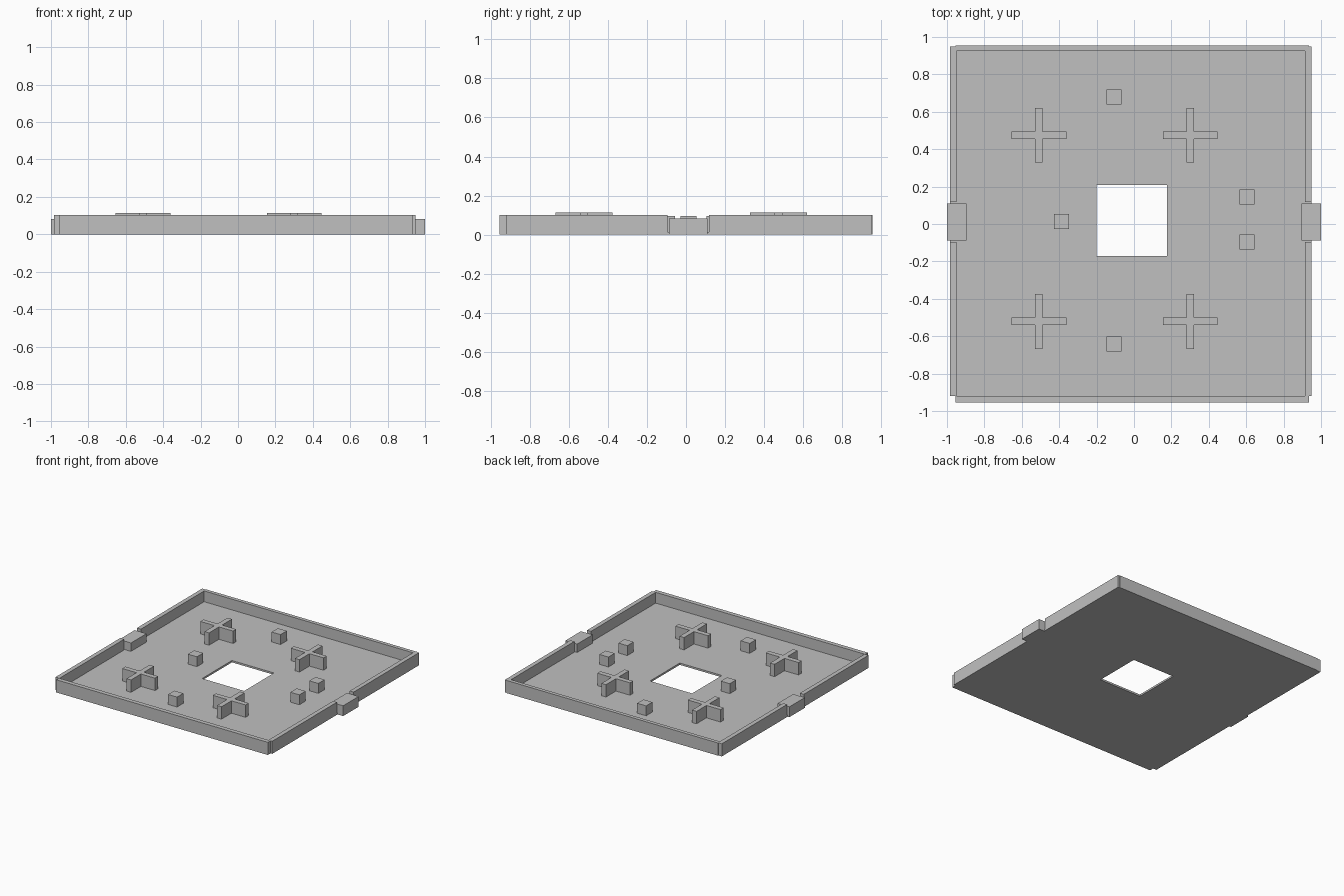
import bpy
import bmesh

if "Cube" in bpy.data.objects:
    bpy.data.objects.remove(bpy.data.objects["Cube"], do_unlink=True)

FLOOR, RIM = 0.015, 0.102

grey = bpy.data.materials.new("plain_grey")
grey.use_nodes = True
color = (0.53, 0.53, 0.53, 1)
grey.diffuse_color = color
grey.node_tree.nodes["Principled BSDF"].inputs["Base Color"].default_value = color


def finish(bm, name):
    bmesh.ops.recalc_face_normals(bm, faces=bm.faces[:])
    mesh = bpy.data.meshes.new(name)
    bm.to_mesh(mesh)
    bm.free()
    mesh.materials.append(grey)
    obj = bpy.data.objects.new(name, mesh)
    bpy.context.collection.objects.link(obj)
    return obj


def raise_faces(bm, faces, height):
    """Extrude faces straight up."""
    out = bmesh.ops.extrude_face_region(bm, geom=faces)["geom"]
    verts = [g for g in out if isinstance(g, bmesh.types.BMVert)]
    bmesh.ops.translate(bm, verts=verts, vec=(0, 0, height))
    return [g for g in out if isinstance(g, bmesh.types.BMFace)]


def prism(name, outline, z0, z1):
    bm = bmesh.new()
    face = bm.faces.new([bm.verts.new((x, y, z0)) for x, y in outline])
    raise_faces(bm, [face], z1 - z0)
    return finish(bm, name)


def box(name, x0, x1, y0, y1, z0, z1):
    return prism(name, [(x0, y0), (x1, y0), (x1, y1), (x0, y1)], z0, z1)


# Tray: floor with a square opening and notched corners, plus a raised rim
xs = [-0.985, -0.955, -0.95, -0.2, 0.176, 0.915, 0.935, 0.95]
ys = [-0.955, -0.92, -0.172, -0.095, 0.118, 0.208, 0.925, 0.95, 0.955]


def is_empty(x, y):
    opening = -0.2 < x < 0.176 and -0.172 < y < 0.208
    notch = (x < -0.955 or x > 0.935) and (y < -0.92 or y > 0.95)
    return opening or notch


def is_rim(x, y):
    side = (x < -0.95 or x > 0.915) and not -0.095 < y < 0.118
    return side or y < -0.92 or y > 0.925


bm = bmesh.new()
grid = [[bm.verts.new((x, y, 0)) for y in ys] for x in xs]
cells = []
for i in range(len(xs) - 1):
    for j in range(len(ys) - 1):
        if not is_empty((xs[i] + xs[i + 1]) / 2, (ys[j] + ys[j + 1]) / 2):
            cells.append(bm.faces.new((grid[i][j], grid[i + 1][j],
                                       grid[i + 1][j + 1], grid[i][j + 1])))
top = raise_faces(bm, cells, FLOOR)
rim = [f for f in top if is_rim(*f.calc_center_median().xy)]
raise_faces(bm, rim, RIM - FLOOR)
bmesh.ops.delete(bm, geom=[v for v in bm.verts if not v.link_faces], context='VERTS')
finish(bm, "tray")

# Clips in the gaps of the two side walls
box("right_clip", -1, -0.895, -0.087, 0.11, 0, 0.083)
box("left_clip", 0.895, 1, -0.087, 0.11, 0, 0.083)

# Cross-shaped posts
a, t = 0.146, 0.02
cross = [(-t, -a), (t, -a), (t, -t), (a, -t), (a, t), (t, t),
         (t, a), (-t, a), (-t, t), (-a, t), (-a, -t), (-t, -t)]
for side, cx in (("right", -0.508), ("left", 0.3)):
    for end, cy in (("front", -0.521), ("back", 0.474)):
        prism(f"{end}_{side}_cross_post",
              [(cx + x, cy + y) for x, y in cross], FLOOR, 0.115)

# Small square pegs
pegs = [(-0.107, 0.678), (-0.388, 0.013), (0.604, 0.144),
        (0.604, -0.097), (-0.107, -0.642)]
h = 0.04
for n, (x, y) in enumerate(pegs, 1):
    box(f"square_peg_{n}", x - h, x + h, y - h, y + h, FLOOR, 0.095)
